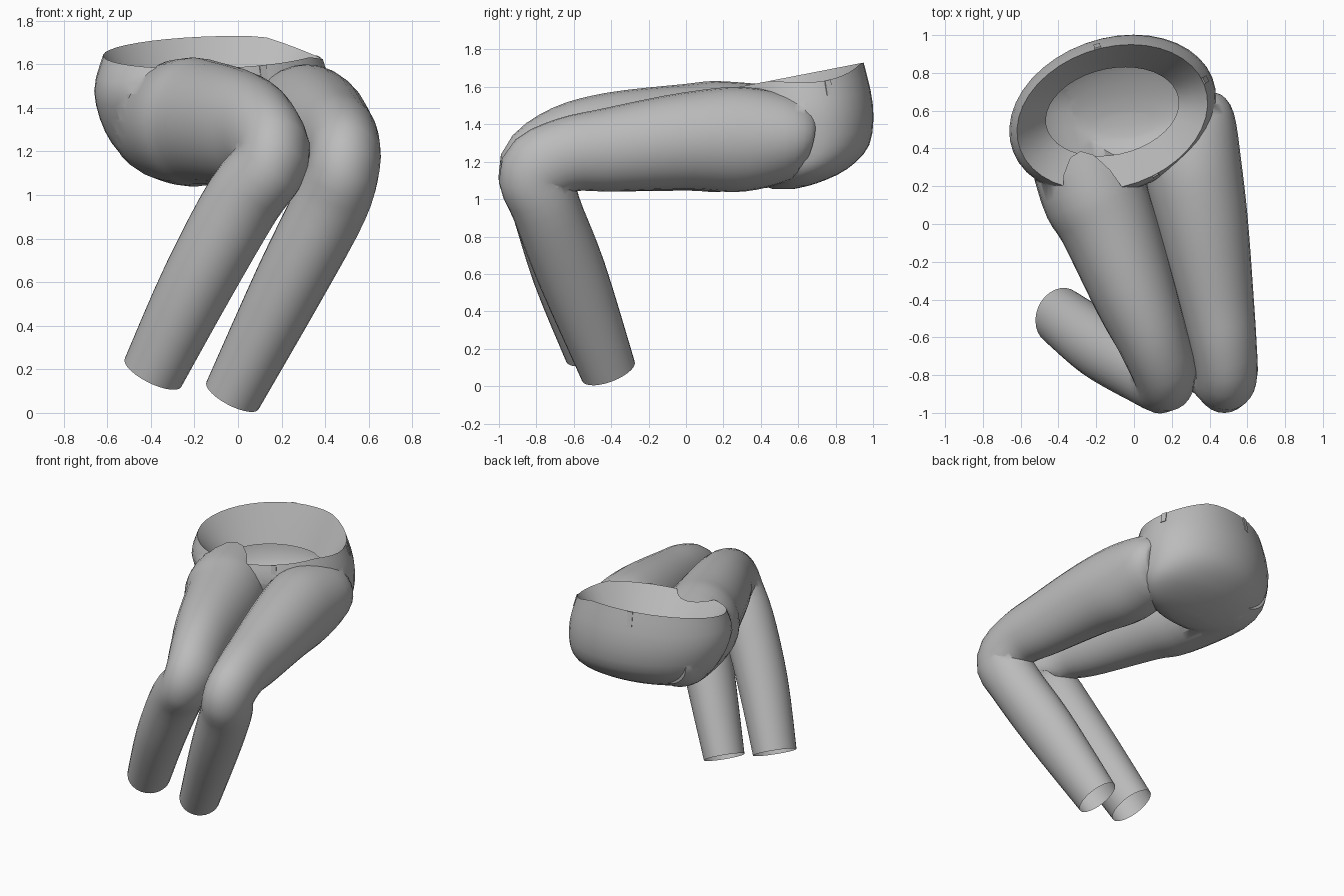
import bpy, bmesh, math
from mathutils import Vector

cube = bpy.data.objects.get("Cube")
if cube:
    bpy.data.objects.remove(cube, do_unlink=True)


def flat_colour(name, rgb):
    m = bpy.data.materials.new(name)
    m.use_nodes = True
    m.diffuse_color = (*rgb, 1)
    m.node_tree.nodes["Principled BSDF"].inputs["Base Color"].default_value = (*rgb, 1)
    return m


cloth = flat_colour("grey cloth", (0.5, 0.5, 0.5))
opening = bpy.data.materials.new("temporary opening")
SIDES = 28


def spline(keys, steps):
    """Catmull-Rom interpolation through rows of numbers."""
    rows = []
    for i in range(len(keys) - 1):
        a, b, c, d = (keys[max(0, min(len(keys) - 1, i + k))] for k in (-1, 0, 1, 2))
        for s in range(steps):
            t = s / steps
            rows.append([0.5 * (2 * q + (r - p) * t + (2 * p - 5 * q + 4 * r - u) * t * t
                                + (3 * q - p - 3 * r + u) * t ** 3)
                         for p, q, r, u in zip(a, b, c, d)])
    return rows + [list(keys[-1])]


def loft(name, rings, caps=(None, None)):
    """Skin a list of point rings; caps hold a material index or None."""
    bm = bmesh.new()
    loops = [[bm.verts.new(p) for p in ring] for ring in rings]
    n = len(rings[0])
    for lo, hi in zip(loops, loops[1:]):
        for i in range(n):
            bm.faces.new((lo[i], lo[(i + 1) % n], hi[(i + 1) % n], hi[i]))
    for loop, index in zip((loops[0], loops[-1]), caps):
        if index is not None:
            mid = bm.verts.new(sum((v.co for v in loop), Vector()) / n)
            for i in range(n):
                bm.faces.new((loop[i], loop[(i + 1) % n], mid)).material_index = index
    bmesh.ops.recalc_face_normals(bm, faces=bm.faces)
    me = bpy.data.meshes.new(name)
    bm.to_mesh(me)
    bm.free()
    ob = bpy.data.objects.new(name, me)
    bpy.context.collection.objects.link(ob)
    me.materials.append(cloth)
    return ob


def leg(name, keys):
    """Tube along a path; each key is x, y, z, half width, half depth."""
    rows = spline(keys, 4)
    pts = [Vector(r[:3]) for r in rows]
    rings = []
    for i, r in enumerate(rows):
        t = (pts[min(i + 1, len(pts) - 1)] - pts[max(i - 1, 0)]).normalized()
        side = (Vector((1, 0, 0)) - t * t.x).normalized()
        up = t.cross(side)
        rings.append([pts[i] + side * r[3] * math.cos(a) + up * r[4] * math.sin(a)
                      for a in (math.tau * k / SIDES for k in range(SIDES))])
    ob = loft(name, rings, (0, 1))
    ob.data.materials.append(opening)
    return ob


def oval(x0, x1, y0, y1, z, tilt=0):
    """Skewed ring that rises to the back by tilt and sags at the back left."""
    cx, cy, rx, ry = (x0 + x1) / 2, (y0 + y1) / 2, (x1 - x0) / 2, (y1 - y0) / 2
    ring = []
    for k in range(40):
        a = math.tau * k / 40
        sag = max(0, math.cos(2 * (a - .5))) if math.cos(a - .5) > 0 else 0
        ring.append(Vector((cx + rx * (math.cos(a) + .2 * math.sin(a)), cy + ry * math.sin(a),
                            z + tilt * (math.sin(a) - .75 * sag))))
    return ring


# Hips: a rounded bowl with a tilted waist opening
hip_keys = [(-.18, .1, .46, .58, 1.055, 0), (-.36, .28, .39, .7, 1.085, 0),
            (-.5, .39, .32, .86, 1.16, 0), (-.6, .42, .22, .98, 1.29, 0),
            (-.65, .42, .15, 1.0, 1.48, .02), (-.61, .38, .18, .95, 1.655, .075)]
trousers = loft("trousers", [oval(*r) for r in spline(hip_keys, 3)], (0, 1))
trousers.data.materials.append(opening)

# Legs: thigh, bent knee and shin
left_leg = leg("left_leg", [
    (.27, .64, 1.32, .19, .15), (.285, .56, 1.33, .245, .225), (.31, .3, 1.32, .26, .28),
    (.365, 0, 1.31, .24, .26), (.435, -.4, 1.265, .2, .225), (.475, -.64, 1.235, .175, .2),
    (.487, -.8, 1.14, .165, .2), (.425, -.75, .96, .175, .185), (.24, -.61, .6, .165, .185),
    (-.025, -.415, .08, .135, .15)])
right_leg = leg("right_leg", [
    (-.36, .76, 1.33, .17, .16), (-.345, .6, 1.335, .25, .25), (-.225, .2, 1.335, .28, .295),
    (-.137, 0, 1.33, .26, .285), (.015, -.4, 1.305, .22, .265), (.11, -.64, 1.27, .185, .23),
    (.16, -.8, 1.16, .17, .205), (.025, -.755, .98, .178, .185), (-.185, -.64, .6, .168, .18),
    (-.39, -.49, .185, .145, .16)])

# Join the solids, then open the waist and the hems
bpy.context.view_layer.objects.active = trousers
for limb in (left_leg, right_leg):
    mod = trousers.modifiers.new("join", 'BOOLEAN')
    mod.operation, mod.object, mod.solver = 'UNION', limb, 'EXACT'
    mod.use_self = True
    bpy.ops.object.modifier_apply(modifier=mod.name)
    bpy.data.objects.remove(limb, do_unlink=True)
me = trousers.data
bm = bmesh.new()
bm.from_mesh(me)
bmesh.ops.delete(bm, geom=[f for f in bm.faces if f.material_index == 1], context='FACES')
bm.to_mesh(me)
bm.free()
me.materials.clear()
me.materials.append(cloth)
bpy.data.materials.remove(opening)

# Lining: inner facing that slopes in from the waist edge
lining = loft("waist_lining", [oval(-.61, .38, .18, .95, 1.655, .075),
                               oval(-.54, .31, .27, .89, 1.54, .06),
                               oval(-.46, .23, .36, .83, 1.42, .04)])


# Belt loops: thin strips standing on the waistband
def belt_loop(name, index):
    bands = []
    for row in (hip_keys[-1], (-.635, .4, .17, .97, 1.57, .05)):
        ring = oval(*row)
        a = ring[index]
        along = (ring[index + 1] - a).normalized()
        out = Vector((along.y, -along.x, 0)).normalized()
        bands.append([a + out * .002, a + along * .035 + out * .002,
                      a + along * .035 + out * .009, a + out * .009])
    return loft(name, bands, (0, 0))


for loop_name, position in (("back_belt_loop", 12), ("front_belt_loop", 34),
                            ("left_belt_loop", 3)):
    belt_loop(loop_name, position)

# Smooth cloth with sharp seams
for ob in (trousers, lining):
    bpy.ops.object.select_all(action='DESELECT')
    ob.select_set(True)
    bpy.context.view_layer.objects.active = ob
    bpy.ops.object.shade_smooth_by_angle(angle=math.radians(50))
